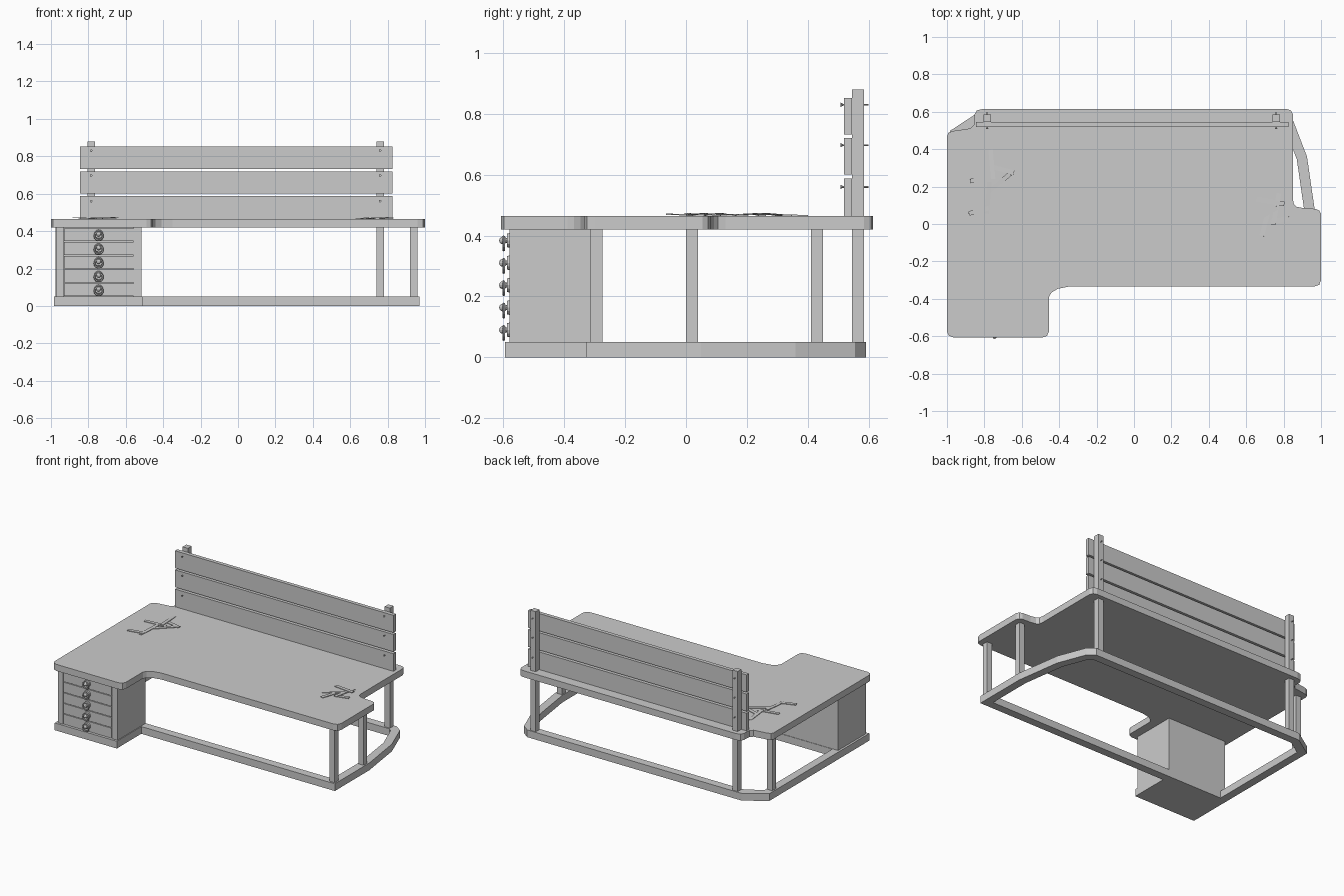
import bpy, bmesh, math
from mathutils import Vector, Matrix

if "Cube" in bpy.data.objects:
    bpy.data.objects.remove(bpy.data.objects["Cube"])


def finish(name, bm):
    bmesh.ops.recalc_face_normals(bm, faces=bm.faces)
    me = bpy.data.meshes.new(name)
    bm.to_mesh(me)
    bm.free()
    ob = bpy.data.objects.new(name, me)
    bpy.context.collection.objects.link(ob)
    return ob


def box(name, x0, x1, y0, y1, z0, z1):
    bm = bmesh.new()
    m = Matrix.Translation(((x0 + x1) / 2, (y0 + y1) / 2, (z0 + z1) / 2))
    m = m @ Matrix.Diagonal((x1 - x0, y1 - y0, z1 - z0, 1))
    bmesh.ops.create_cube(bm, size=1, matrix=m)
    return finish(name, bm)


def prism(name, pts, z0, z1):
    bm = bmesh.new()
    face = bm.faces.new([bm.verts.new((x, y, z0)) for x, y in pts])
    ext = bmesh.ops.extrude_face_region(bm, geom=[face], use_keep_orig=True)
    verts = [v for v in ext["geom"] if isinstance(v, bmesh.types.BMVert)]
    bmesh.ops.translate(bm, verts=verts, vec=(0, 0, z1 - z0))
    return finish(name, bm)


def inset(pts, w):
    # mitred inward offset of a counter-clockwise outline
    out = []
    for i, p in enumerate(pts):
        p, a, b = Vector(p), Vector(pts[i - 1]), Vector(pts[(i + 1) % len(pts)])
        d1, d2 = (p - a).normalized(), (b - p).normalized()
        n1, n2 = Vector((-d1.y, d1.x)), Vector((-d2.y, d2.x))
        out.append(p + (n1 + n2) * (w / (1 + n1.dot(n2))))
    return out


def ring(name, outer, w, z0, z1):
    bm = bmesh.new()
    inner = inset(outer, w)
    loops = [[bm.verts.new((p[0], p[1], z)) for p in pts]
             for pts, z in ((outer, z0), (outer, z1), (inner, z1), (inner, z0))]
    n = len(outer)
    for k in range(4):
        a, b = loops[k], loops[(k + 1) % 4]
        for i in range(n):
            j = (i + 1) % n
            bm.faces.new((a[i], a[j], b[j], b[i]))
    return finish(name, bm)


def rod(bm, x, z, y0, y1, r0, r1, seg=8):
    # tapered rod running along y
    m = Matrix.Translation((x, (y0 + y1) / 2, z)) @ Matrix.Rotation(-math.pi / 2, 4, 'X')
    bmesh.ops.create_cone(bm, cap_ends=True, segments=seg, radius1=r0, radius2=r1,
                          depth=y1 - y0, matrix=m)


# L-shaped desktop with notched back corners
prism("desktop", [
    (-1, -.575), (-.99, -.597), (-.965, -.607), (-.49, -.607), (-.465, -.598), (-.455, -.575),
    (-.455, -.39), (-.442, -.368), (-.41, -.347), (-.35, -.335), (.96, -.335), (.99, -.326),
    (1, -.3), (1, .055), (.99, .072), (.97, .081), (.91, .084), (.87, .092), (.855, .105),
    (.85, .13), (.85, .585), (.84, .607), (.815, .615), (-.81, .615), (-.84, .607),
    (-.853, .585), (-.855, .53), (-.875, .511), (-.97, .497), (-.992, .488), (-1, .47)],
    .42, .465)

# base frame and plinth
ring("base_frame", [(-.985, -.328), (.97, -.328), (.97, .05), (.925, .36),
                    (.85, .555), (.80, .592), (-.84, .592), (-.985, .497)], .056, 0, .05)
box("cabinet_plinth", -.985, -.51, -.595, -.328, 0, .05)

# legs and back posts
for i, (x, y) in enumerate([(.94, -.295), (.94, .02), (-.955, .43)]):
    box(f"leg_{i}", x - .02, x + .02, y - .02, y + .02, .05, .42)
for side, x in (("left", -.785), ("right", .76)):
    box(f"back_post_{side}", x - .02, x + .02, .545, .585, .05, .88)

# back planks with nails
for i, (z0, z1, zn) in enumerate([(.465, .587, .56), (.6, .72, .697), (.732, .852, .83)]):
    box(f"back_plank_{i}", -.845, .825, .519, .545, z0, z1)
    bm = bmesh.new()
    for x in (-.785, .76):
        rod(bm, x, zn, .51, .60, .003, .003)
        rod(bm, x, zn, .508, .516, .007, .003)
    finish(f"nails_{i}", bm)

# drawer cabinet
box("cabinet_body", -.97, -.515, -.568, -.275, .05, .42)
box("cabinet_stile_left", -.97, -.932, -.58, -.568, .05, .42)
box("cabinet_stile_right", -.558, -.515, -.58, -.568, .05, .42)
for i in range(5):
    z = .052 + i * .0735
    box(f"drawer_front_{i}", -.930, -.560, -.58, -.568, z, z + .069)
    # handle: stem, knob and hanging pull
    zc = .09 + i * .0735
    bm = bmesh.new()
    rod(bm, -.745, zc, -.588, -.58, .022, .024, 12)
    rod(bm, -.745, zc, -.604, -.588, .008, .008)
    bmesh.ops.create_uvsphere(bm, u_segments=10, v_segments=6, radius=.013,
                              matrix=Matrix.Translation((-.745, -.601, zc)))
    finish(f"drawer_knob_{i}", bm)
    bpy.ops.mesh.primitive_torus_add(
        major_segments=14, minor_segments=6, major_radius=.022, minor_radius=.005,
        location=(-.745, -.599, zc - .01), rotation=(math.pi / 2, 0, 0))
    bpy.context.object.name = f"drawer_pull_{i}"

# thin loose strips lying on the desktop: x, y, length, angle
strips = [(-.78, .14, .17, 85), (-.80, .24, .15, 8), (-.72, .22, .15, 40), (-.76, .32, .16, 95),
          (-.70, .29, .12, -15), (-.83, .07, .11, 15),
          (.70, .05, .15, 30), (.76, .08, .17, 80), (.73, .12, .15, -10), (.70, .0, .13, 75),
          (.78, .02, .10, 10)]
for i, (x, y, length, ang) in enumerate(strips):
    s = box(f"loose_strip_{i}", -length / 2, length / 2, -.012, .012, 0, .004)
    s.location = (x, y, .466 + .001 * (i % 3))
    s.rotation_euler = (0, math.radians(2 if i % 2 else -2), math.radians(ang))
